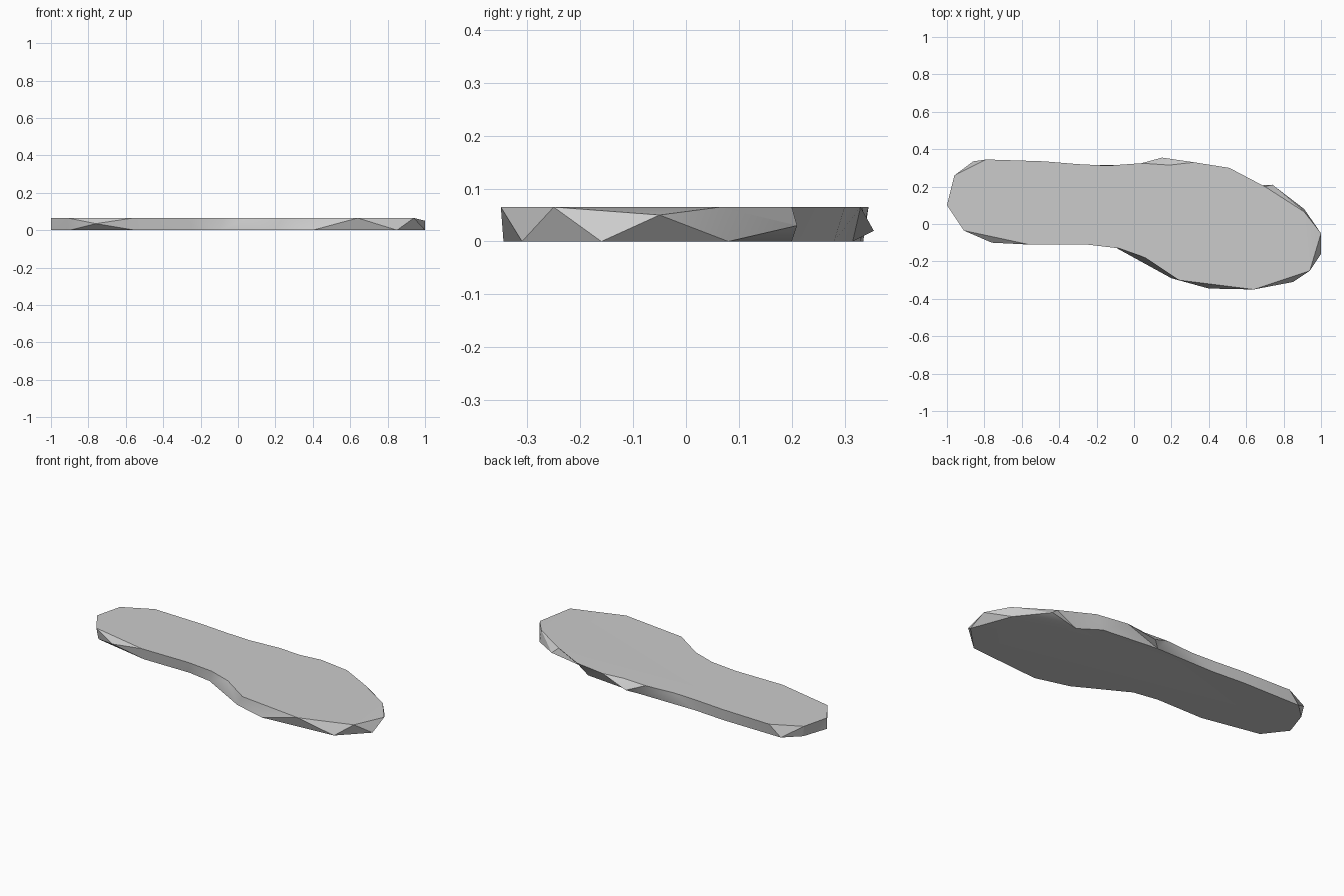
import bpy
import bmesh
from mathutils import Vector

default_cube = bpy.data.objects.get("Cube")
if default_cube:
    bpy.data.objects.remove(default_cube, do_unlink=True)

THICKNESS = 0.065

# Outlines run counter-clockwise, starting at the tip of the heel
top_outline = [
    (-1, .1), (-.91, -.035), (-.56, -.11), (-.25, -.11), (-.08, -.13),
    (.06, -.18), (.24, -.3), (.64, -.35), (.94, -.25), (.91, .065),
    (.7, .2), (.51, .3), (.32, .33), (.19, .315), (.04, .325),
    (-.14, .312), (-.3, .32), (-.48, .335), (-.79, .345), (-.96, .26)]
bottom_outline = [
    (-1, .1), (-.9, -.03), (-.55, -.1), (-.25, -.1), (-.1, -.125),
    (.2, -.29), (.4, -.345), (.85, -.31), (1, -.16), (.91, .08),
    (.57, .2), (.45, .28), (.1, .315), (-.28, .315), (-.48, .33),
    (-.86, .335), (-.95, .25)]
# Corners that stick out of the side wall between the two outlines
wall_corners = [(-.76, -.1, .035), (1, -.05, .05), (.74, .21, .03), (.15, .355, .02)]


def add_outline(bm, points, z):
    return [bm.verts.new((x, y, z)) for x, y in points]


def zip_wall(bm, upper, lower):
    """Join two closed outlines with triangles along the shorter diagonals."""
    i = j = 0
    while i < len(upper) or j < len(lower):
        a, b = upper[i % len(upper)], lower[j % len(lower)]
        next_a, next_b = upper[(i + 1) % len(upper)], lower[(j + 1) % len(lower)]
        step_upper = (next_a.co - b.co).length < (next_b.co - a.co).length
        if j == len(lower) or (i < len(upper) and step_upper):
            bm.faces.new((a, b, next_a))
            i += 1
        else:
            bm.faces.new((a, b, next_b))
            j += 1


def pull_corner(bm, corner):
    """Split the nearest wall diagonal and move the new point to the corner."""
    def distance(edge):
        return ((edge.verts[0].co + edge.verts[1].co) / 2 - corner).length
    diagonals = [e for e in bm.edges
                 if abs(e.verts[0].co.z - e.verts[1].co.z) > THICKNESS * 0.9]
    edge = min(diagonals, key=distance)
    _, vert = bmesh.utils.edge_split(edge, edge.verts[0], 0.5)
    vert.co = corner
    bmesh.ops.triangulate(bm, faces=[f for f in vert.link_faces if len(f.verts) > 3])


# Sole slab with a faceted side wall
bm = bmesh.new()
upper = add_outline(bm, top_outline, THICKNESS)
lower = add_outline(bm, bottom_outline, 0)
zip_wall(bm, upper, lower)
for point in wall_corners:
    pull_corner(bm, Vector(point))
bm.faces.new(upper)
bm.faces.new(lower[::-1])
bmesh.ops.recalc_face_normals(bm, faces=bm.faces)
mesh = bpy.data.meshes.new("shoe_sole")
bm.to_mesh(mesh)
bm.free()
sole = bpy.data.objects.new("shoe_sole", mesh)
bpy.context.collection.objects.link(sole)

# Plain grey
grey = bpy.data.materials.new("light_grey")
grey.use_nodes = True
colour = (0.6, 0.6, 0.6, 1)
grey.diffuse_color = colour
grey.node_tree.nodes["Principled BSDF"].inputs["Base Color"].default_value = colour
mesh.materials.append(grey)

# Smooth gentle bends, keep the rim sharp
bpy.ops.object.select_all(action='DESELECT')
sole.select_set(True)
bpy.context.view_layer.objects.active = sole
bpy.ops.object.shade_smooth_by_angle()
